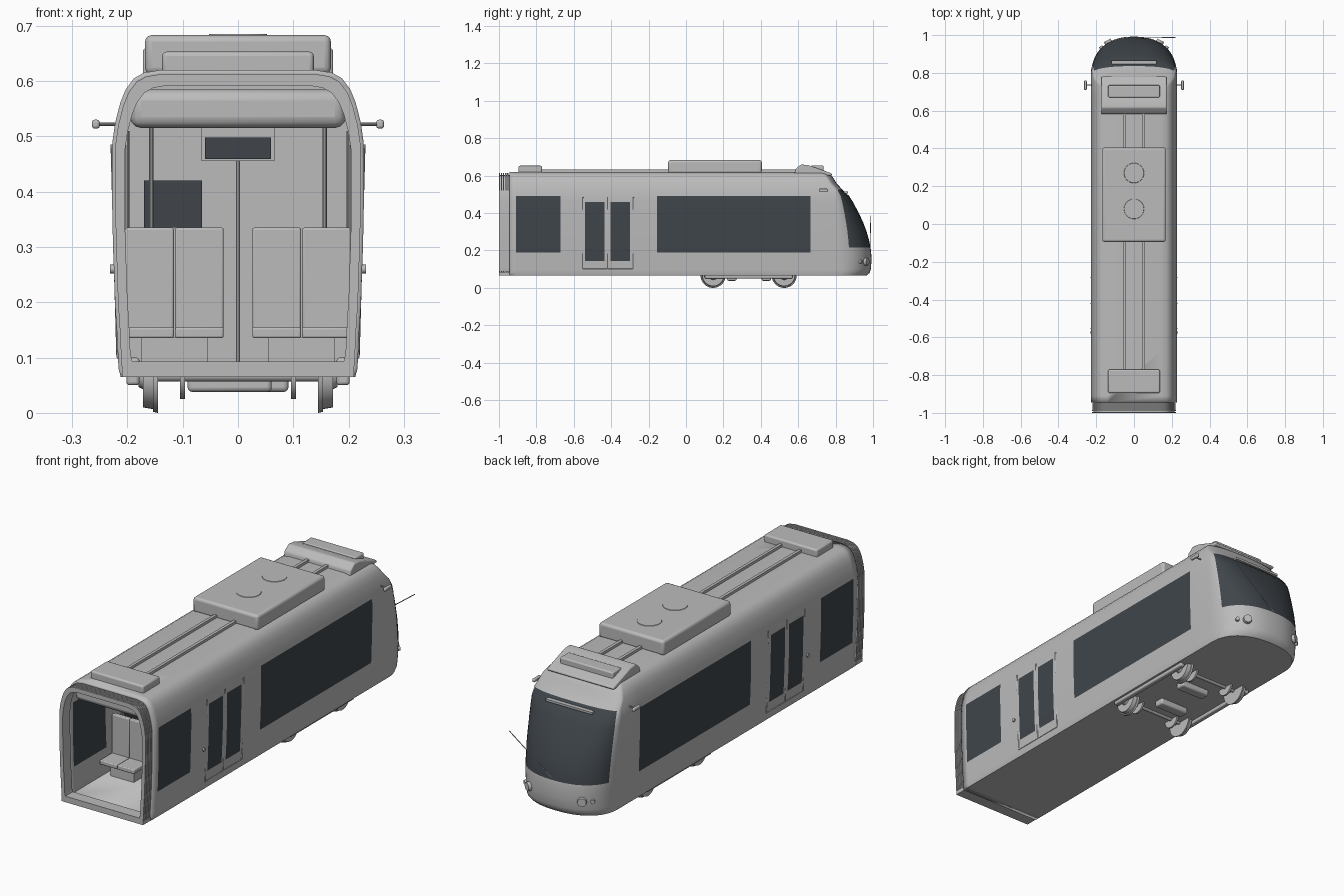
import bpy, bmesh, math
from mathutils import Vector

cube = bpy.data.objects.get("Cube")
if cube:
    bpy.data.objects.remove(cube, do_unlink=True)


def material(name, rgb):
    m = bpy.data.materials.new(name)
    m.use_nodes = True
    m.diffuse_color = (*rgb, 1)
    m.node_tree.nodes["Principled BSDF"].inputs["Base Color"].default_value = (*rgb, 1)
    return m


GREY = material("body grey", (0.5, 0.5, 0.5))
GLASS = material("dark glass", (0.05, 0.06, 0.07))


def finish(name, bm, mats=(GREY,), bevel=0):
    bmesh.ops.recalc_face_normals(bm, faces=bm.faces)
    mesh = bpy.data.meshes.new(name)
    bm.to_mesh(mesh)
    bm.free()
    ob = bpy.data.objects.new(name, mesh)
    bpy.context.collection.objects.link(ob)
    for m in mats:
        mesh.materials.append(m)
    if bevel:
        mod = ob.modifiers.new("round", "BEVEL")
        mod.width, mod.segments, mod.limit_method = bevel, 3, "ANGLE"
    bpy.ops.object.select_all(action="DESELECT")
    ob.select_set(True)
    bpy.context.view_layer.objects.active = ob
    bpy.ops.object.shade_smooth_by_angle(angle=math.radians(35))
    return ob


def box(name, x0, x1, y0, y1, z0, z1, mat=GREY, bevel=0):
    bm = bmesh.new()
    bmesh.ops.create_cube(bm, size=1)
    for v in bm.verts:
        v.co = ((x0 + x1) / 2 + v.co.x * (x1 - x0),
                (y0 + y1) / 2 + v.co.y * (y1 - y0),
                (z0 + z1) / 2 + v.co.z * (z1 - z0))
    return finish(name, bm, (mat,), bevel)


def rod(name, a, b, r, r2=None, sides=24):
    a, b = Vector(a), Vector(b)
    bm = bmesh.new()
    bmesh.ops.create_cone(bm, cap_ends=True, segments=sides, radius1=r,
                          radius2=r if r2 is None else r2, depth=(b - a).length)
    turn = (b - a).to_track_quat("Z", "Y")
    for v in bm.verts:
        v.co = turn @ v.co + (a + b) / 2
    return finish(name, bm)


def prism(name, points, to_3d, a, b, bevel=0):
    bm = bmesh.new()
    ends = [[bm.verts.new(to_3d(p, t)) for p in points] for t in (a, b)]
    bm.faces.new(ends[0])
    bm.faces.new(ends[1])
    for i in range(len(points)):
        j = (i + 1) % len(points)
        bm.faces.new((ends[0][i], ends[0][j], ends[1][j], ends[1][i]))
    return finish(name, bm, bevel=bevel)


# Body shell: height, half width, nose reach
LEVELS = [(.065, .212, .965), (.08, .216, .982), (.10, .217, .988), (.145, .219, .992),
          (.19, .222, .99), (.215, .223, .987), (.25, .224, .98), (.30, .226, .966),
          (.35, .227, .947), (.40, .228, .924), (.46, .228, .892), (.49, .227, .873),
          (.525, .222, .836), (.56, .213, .805), (.585, .203, .79), (.605, .188, .775),
          (.615, .17, .76), (.62, .14, .74)]
SIDE_Y = [-.945, -.91, -.67, -.54, -.435, -.405, -.30, -.155, .665]
WINDOWS = [(-.91, -.67, .19, .49), (-.155, .665, .19, .49),
           (-.54, -.435, .145, .46), (-.405, -.30, .145, .46)]
ARC = 14


def outline(z, w, f):
    start = min(.80, f - .04)
    half = [(w, y) for y in SIDE_Y]
    for k in range(ARC + 1):
        t = math.pi / 2 * k / ARC
        half.append((w * max(0, math.cos(t)) ** .87, start + (f - start) * math.sin(t) ** .87))
    half[-1] = (0, f)
    return [(x, y, z) for x, y in half] + [(-x, y, z) for x, y in half[-2::-1]]


bm = bmesh.new()
rings = [[bm.verts.new(p) for p in outline(*lv)] for lv in LEVELS]
count = len(rings[0])
first_glass = len(SIDE_Y) + 3
for low, high in zip(rings, rings[1:]):
    for i in range(count - 1):
        face = bm.faces.new((low[i], low[i + 1], high[i + 1], high[i]))
        c = face.calc_center_median()
        side = any(a < c.y < b and d < c.z < e for a, b, d, e in WINDOWS)
        screen = first_glass <= i < count - 1 - first_glass and .215 < c.z < .525
        face.material_index = int(side or screen)
bm.faces.new(rings[0])
bm.faces.new(rings[-1])
shell = finish("body_shell", bm, (GREY, GLASS))
thick = shell.modifiers.new("wall", "SOLIDIFY")
thick.thickness, thick.offset = .012, -1

# Gangway bellows: alternating ribs following the body section
SECTION = [(w, z) for z, w, f in LEVELS] + [(-w, z) for z, w, f in reversed(LEVELS)]


def gangway_rib(y0, y1, outer, inner):
    bm = bmesh.new()
    loops = [[bm.verts.new((x * s, y, .342 + (z - .342) * s)) for x, z in SECTION]
             for s, y in ((outer, y0), (outer, y1), (inner, y1), (inner, y0))]
    n = len(SECTION)
    for k in range(4):
        a, b = loops[k], loops[(k + 1) % 4]
        for i in range(n):
            j = (i + 1) % n
            bm.faces.new((a[i], a[j], b[j], b[i]))
    finish("gangway_rib", bm)


for k in range(5):
    y = -1 + k * .011
    gangway_rib(y, y + .006, .975, .90)
    gangway_rib(y + .006, y + .011, .945, .90)
box("gangway_sill", -.21, .21, -1, -.945, .065, .082)

# Roof equipment
box("roof_unit", -.168, .168, -.095, .405, .612, .683, bevel=.012)
for y in (.08, .27):
    rod("roof_fan", (0, y, .68), (0, y, .685), .055, .052, 32)
box("rear_roof_box", -.137, .137, -.895, -.77, .61, .653, bevel=.008)
POD = [(.578, .60), (.585, .636), (.615, .66), (.655, .656), (.78, .612), (.78, .60)]
prism("front_roof_pod", POD, lambda p, x: (x, p[0], p[1]), -.172, .172, .014)
box("front_roof_box", -.137, .137, .67, .735, .61, .655, bevel=.006)
for x in (-.05, .05):
    box("roof_rail", x - .007, x + .007, -.78, .60, .612, .632)

# Interior
box("ceiling", -.195, .195, -.93, .70, .515, .585, bevel=.02)
prism("cab_bulkhead", SECTION,
      lambda p, y: (p[0] * .95, y, .342 + (p[1] - .342) * .95), .70, .712)
box("cab_window", -.17, -.065, .694, .70, .335, .42, GLASS)
box("display_case", -.066, .066, -.60, -.58, .455, .516)
box("display_screen", -.06, .06, -.605, -.60, .459, .498, GLASS)
rod("centre_pole", (0, -.42, .07), (0, -.42, .52), .004, sides=10)
for s in (-1, 1):
    rod("wall_pole", (s * .2, -.57, .07), (s * .2, -.57, .51), .004, sides=10)
    rod("seat_pole", (s * .157, -.62, .29), (s * .157, -.62, .516), .004, sides=10)
    for y in (-.64, .02, .40):
        for x in (.07, .16):
            c = s * x
            box("seat_back", c - .044, c + .044, y, y + .022, .15, .335, bevel=.004)
            box("seat_cushion", c - .044, c + .044, y - .09, y + .022, .135, .155, bevel=.004)
        box("seat_base", s * .115 - .06, s * .115 + .06, y - .05, y + .01, .07, .136)

# Doors, mirrors and lamps on both sides
for s in (-1, 1):
    for y in (-.553, -.42, -.283):
        rod("door_strip", (s * .216, y, .10), (s * .2265, y, .485), .004, sides=8)
    rod("door_threshold", (s * .216, -.553, .10), (s * .216, -.283, .10), .003, sides=8)
    rod("door_button", (s * .22, -.575, .26), (s * .231, -.575, .26), .008)
    rod("mirror_arm", (s * .215, .735, .522), (s * .257, .735, .522), .003, sides=10)
    box("mirror_head", s * .257 - .007, s * .257 + .007, .71, .76, .514, .53, bevel=.005)
    rod("headlight", (s * .13, .95, .14), (s * .142, .972, .14), .022, .019)
    rod("small_lamp", (s * .166, .925, .14), (s * .177, .941, .14), .011, .009)

# Windscreen fittings
box("windscreen_visor", -.12, .12, .846, .866, .505, .515)
rod("wiper", (0, .984, .22), (.22, .988, .385), .002, sides=8)

# Bogie
for y in (.145, .525):
    rod("axle", (-.15, y, .067), (.15, y, .067), .01)
    for s in (-1, 1):
        rod("wheel_flange", (s * .145, y, .067), (s * .154, y, .067), .067, .065, 40)
        rod("wheel_tread", (s * .154, y, .067), (s * .172, y, .067), .06, .057, 40)
        rod("wheel_hub", (s * .17, y, .067), (s * .18, y, .067), .025, .02)
        rod("brake_disc", (s * .096, y, .067), (s * .105, y, .067), .042, sides=32)
        box("brake_caliper", s * .1 - .016, s * .1 + .016, y - .03, y + .03, .10, .122, bevel=.004)
for s, y in ((-1, .245), (1, .43)):
    box("traction_motor", s * .015 - .076, s * .015 + .076, y - .025, y + .025, .038, .07, bevel=.008)
for s in (-1, 1):
    box("bogie_frame", s * .19 - .012, s * .19 + .012, .10, .57, .05, .10, bevel=.006)
